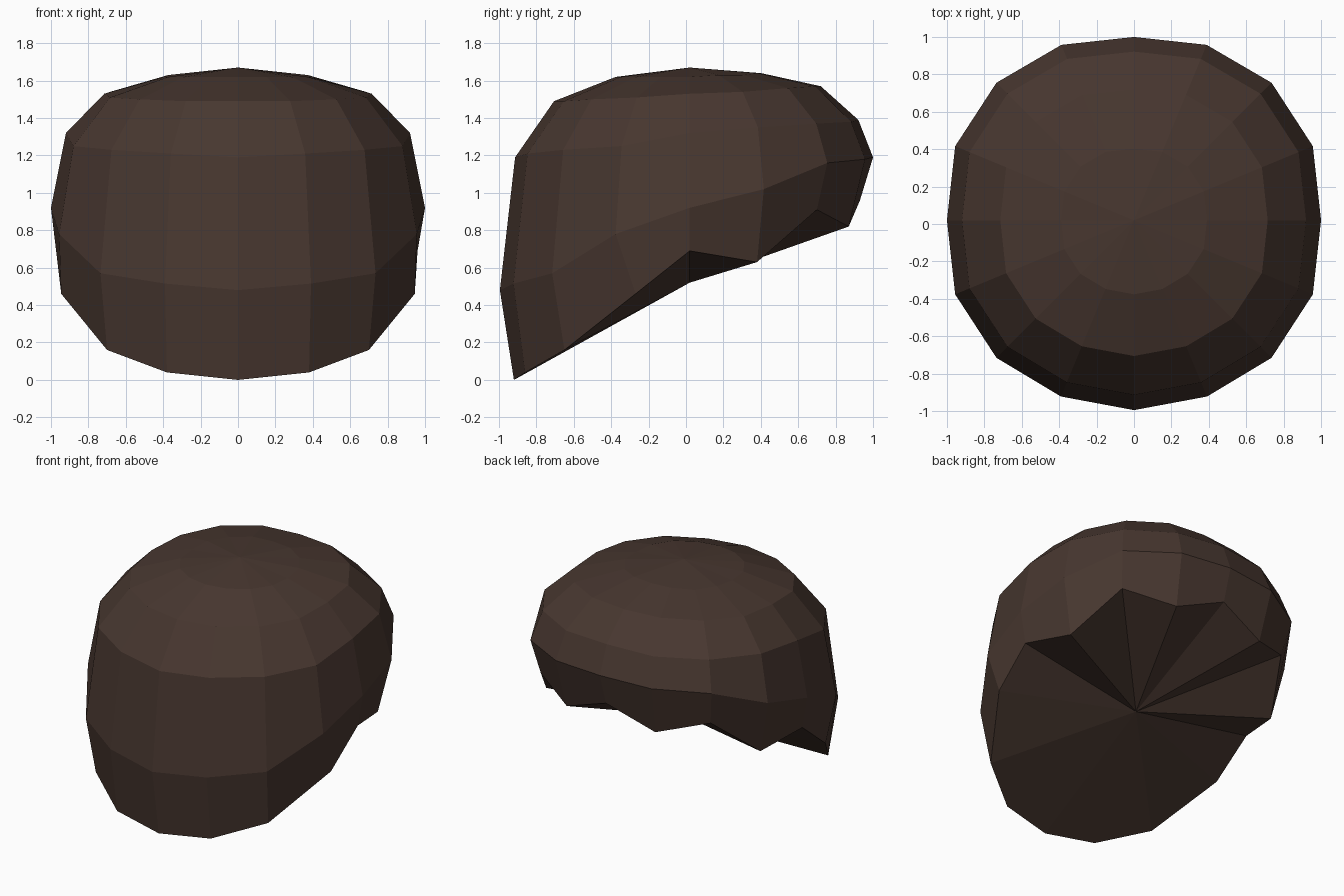
import bpy, bmesh, math

if "Cube" in bpy.data.objects:
    bpy.data.objects.remove(bpy.data.objects["Cube"])

# flat dark brown
brown = bpy.data.materials.new("dark brown")
brown.diffuse_color = (0.064, 0.038, 0.029, 1)
brown.use_nodes = True
brown.node_tree.nodes["Principled BSDF"].inputs["Base Color"].default_value = brown.diffuse_color

CY = 0.02                      # centre of the rings in y
SIDES = 16
# slight out-of-roundness from front (index 0) to back (index 8)
WOBBLE = [1.015, 1.02, 1.04, 1.035, 1.0, 1.035, 1.04, 1.015, 0.98]


def ring(radius, heights):
    """Half ring of points, from the front round the right side to the back."""
    pts = []
    for i, z in enumerate(heights):
        a = math.radians(22.5 * i)
        r = radius * WOBBLE[i]
        pts.append((r * math.sin(a), CY - r * math.cos(a), z))
    return pts


half_rings = [
    ring(0.39, [1.62, 1.62, 1.62, 1.62, 1.62, 1.63, 1.63, 1.64, 1.64]),
    ring(0.715, [1.49, 1.49, 1.50, 1.51, 1.53, 1.54, 1.56, 1.57, 1.57]),
    ring(0.92, [1.19, 1.21, 1.23, 1.25, 1.32, 1.35, 1.37, 1.38, 1.39]),
    ring(1.0, [0.48, 0.515, 0.57, 0.78, 0.92, 1.02, 1.16, 1.18, 1.19]),
    # ragged lower rim
    [(0, -0.92, 0), (0.38, -0.86, 0.04), (0.70, -0.65, 0.16),
     (0.945, -0.27, 0.46), (0.96, 0.02, 0.69), (0.87, 0.38, 0.63),
     (0.69, 0.70, 0.91), (0.36, 0.87, 0.82), (0, 0.93, 0.96)],
]

bm = bmesh.new()
apex = bm.verts.new((0, CY, 1.67))
hub = bm.verts.new((0, CY, 0.52))

# mirror each half ring to a full loop
loops = []
for half in half_rings:
    full = half + [(-x, y, z) for x, y, z in half[7:0:-1]]
    loops.append([bm.verts.new(p) for p in full])

# crown fan, side bands, underside fan
for i in range(SIDES):
    j = (i + 1) % SIDES
    bm.faces.new((apex, loops[0][i], loops[0][j]))
    for up, low in zip(loops, loops[1:]):
        bm.faces.new((up[i], low[i], low[j], up[j]))
    bm.faces.new((hub, loops[-1][j], loops[-1][i]))
bmesh.ops.recalc_face_normals(bm, faces=bm.faces)

mesh = bpy.data.meshes.new("hair_cap")
bm.to_mesh(mesh)
bm.free()
mesh.materials.append(brown)
cap = bpy.data.objects.new("hair_cap", mesh)
bpy.context.collection.objects.link(cap)
